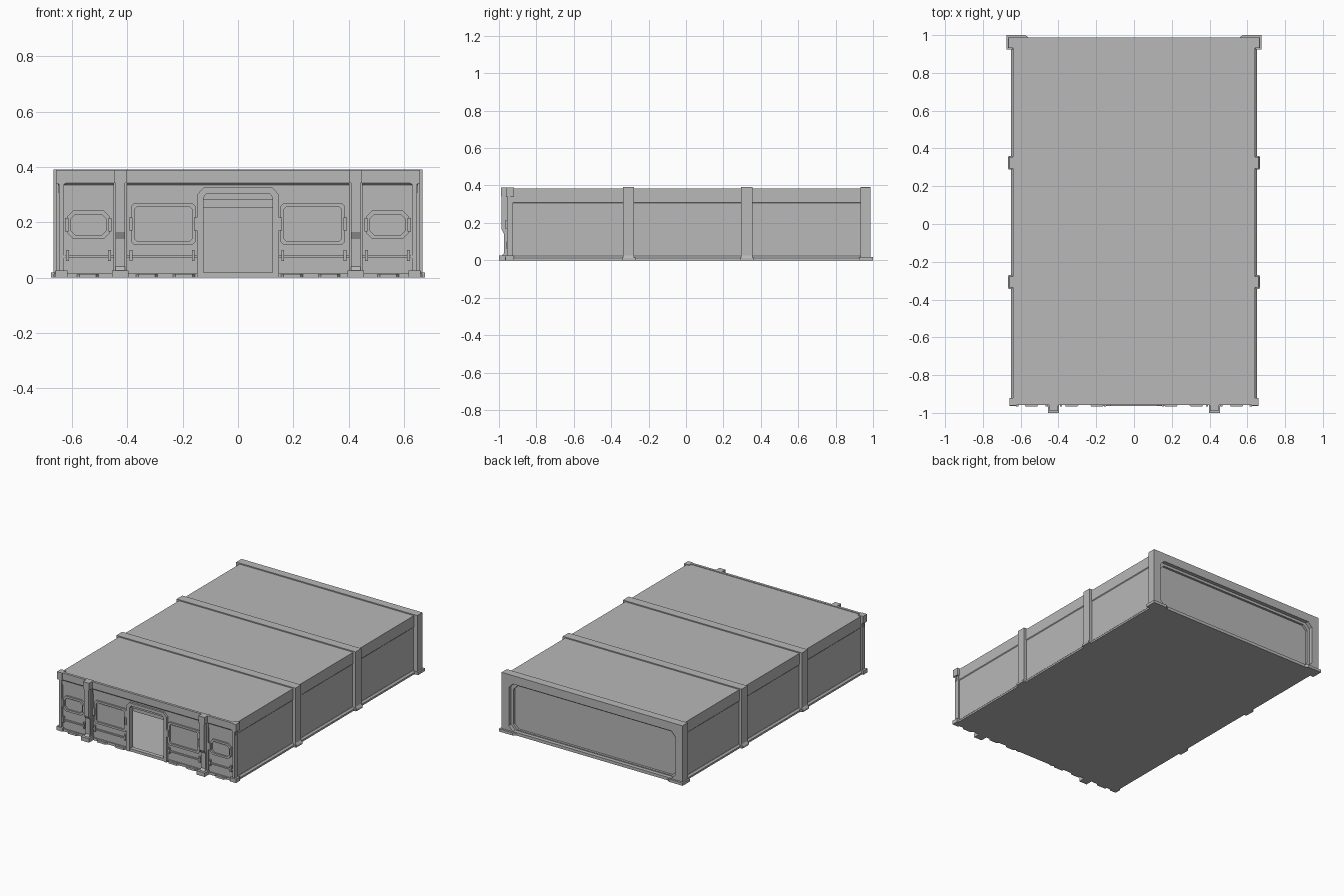
import bpy, bmesh

grey = bpy.data.materials.new("plain grey")
grey.diffuse_color = (0.48, 0.48, 0.48, 1)


def finish(bm, name):
    bmesh.ops.recalc_face_normals(bm, faces=bm.faces[:])
    me = bpy.data.meshes.new(name)
    bm.to_mesh(me)
    bm.free()
    me.materials.append(grey)
    ob = bpy.data.objects.new(name, me)
    bpy.context.collection.objects.link(ob)
    return ob


def place(axis, a, b, d):
    # profile point (a, b) in the plane across the axis, at depth d
    return {'x': (d, a, b), 'y': (a, d, b), 'z': (a, b, d)}[axis]


def prism(name, pts, axis, d0, d1):
    bm = bmesh.new()
    lo = [bm.verts.new(place(axis, a, b, d0)) for a, b in pts]
    hi = [bm.verts.new(place(axis, a, b, d1)) for a, b in pts]
    bm.faces.new(lo)
    bm.faces.new(hi)
    n = len(pts)
    for i in range(n):
        j = (i + 1) % n
        bm.faces.new((lo[i], lo[j], hi[j], hi[i]))
    return finish(bm, name)


def box(name, x0, x1, y0, y1, z0, z1):
    return prism(name, [(x0, y0), (x1, y0), (x1, y1), (x0, y1)], 'z', z0, z1)


def octagon(x0, x1, z0, z1, c):
    return [(x0 + c, z0), (x1 - c, z0), (x1, z0 + c), (x1, z1 - c),
            (x1 - c, z1), (x0 + c, z1), (x0, z1 - c), (x0, z0 + c)]


def ring(name, outer, inner, y0, y1):
    bm = bmesh.new()
    loops = [[bm.verts.new((x, y, z)) for x, z in pts]
             for pts, y in ((outer, y0), (inner, y0), (inner, y1), (outer, y1))]
    n = len(outer)
    for k in range(4):
        a, b = loops[k], loops[(k + 1) % 4]
        for i in range(n):
            j = (i + 1) % n
            bm.faces.new((a[i], a[j], b[j], b[i]))
    return finish(bm, name)


def arch(half):
    # mirror one half of an arch profile, outer foot to inner foot
    outer, inner = half
    return (outer + [(-x, z) for x, z in reversed(outer)]
            + [(-x, z) for x, z in inner] + list(reversed(inner)))


# hollow hall: floor, roof and walls
box("floor", -0.64, 0.64, -0.95, 0.95, 0.0, 0.012)
box("roof", -0.638, 0.638, -0.95, 0.95, 0.372, 0.384)
prism("back_wall", octagon(-0.64, 0.64, 0.005, 0.38, 0.002), 'y', 0.935, 0.947)
for s in (-1, 1):
    prism("side_wall", [(s * 0.625, 0.005), (s * 0.637, 0.005), (s * 0.637, 0.305),
                        (s * 0.641, 0.31), (s * 0.641, 0.384), (s * 0.625, 0.384)],
          'y', -0.95, 0.94)
    prism("side_sill", [(s * 0.63, 0), (s * 0.65, 0), (s * 0.65, 0.012),
                        (s * 0.64, 0.022), (s * 0.63, 0.022)], 'y', -0.95, 0.94)

# ribs over walls and roof, with flared feet
rib = arch(([(0.667, 0), (0.667, 0.012), (0.658, 0.025), (0.658, 0.391)],
            [(0.628, 0), (0.628, 0.374)]))
for y in (-0.307, 0.325):
    prism("roof_rib", rib, 'y', y - 0.03, y + 0.03)
    for s in (-1, 1):
        box("rib_foot", s * 0.63, s * 0.664, y - 0.036, y + 0.036, 0, 0.016)

# back frame around the recessed wall
ring("back_frame", octagon(-0.666, 0.666, 0.0, 0.391, 0.001),
     octagon(-0.612, 0.612, 0.02, 0.335, 0.03), 0.932, 0.987)
ring("back_inner_trim", octagon(-0.62, 0.62, 0.012, 0.345, 0.03),
     octagon(-0.595, 0.595, 0.026, 0.318, 0.03), 0.94, 0.962)
for s in (-1, 1):
    prism("back_foot", [(s * 0.63, 0.925), (s * 0.676, 0.925), (s * 0.676, 1.0),
                        (s * 0.575, 1.0), (s * 0.555, 0.985), (s * 0.555, 0.95),
                        (s * 0.63, 0.95)], 'z', 0, 0.018)

# front wall with open doorway, and the fascia above it
prism("front_wall", arch(([(0.638, 0), (0.638, 0.38)],
                          [(0.13, 0), (0.13, 0.29), (0.115, 0.307)])), 'y', -0.947, -0.935)
prism("front_fascia", [(-0.94, 0.308), (-0.95, 0.308), (-0.95, 0.335), (-0.957, 0.342),
                       (-0.957, 0.388), (-0.94, 0.388)], 'x', -0.65, 0.65)
prism("door_frame", arch(([(0.148, 0), (0.148, 0.3), (0.125, 0.325)],
                          [(0.125, 0), (0.125, 0.29), (0.113, 0.305)])), 'y', -0.963, -0.925)
box("door_header", -0.126, 0.126, -0.935, -0.925, 0.28, 0.307)
box("rolled_shutter", -0.126, 0.126, -0.924, -0.912, 0.254, 0.307)
box("door_step", -0.13, 0.13, -0.958, -0.93, 0, 0.018)

for s in (-1, 1):
    # corner posts
    box("corner_post", s * 0.628, s * 0.646, -0.957, -0.925, 0, 0.386)
    box("corner_cap", s * 0.622, s * 0.658, -0.962, -0.92, 0.338, 0.388)
    box("corner_foot", s * 0.615, s * 0.66, -0.964, -0.92, 0, 0.026)

    # buttresses
    prism("buttress", [(-0.94, 0), (-0.988, 0), (-0.988, 0.02), (-0.972, 0.04),
                       (-0.972, 0.14), (-0.986, 0.165), (-0.986, 0.387), (-0.94, 0.387)],
          'x', s * 0.408, s * 0.442)
    box("buttress_backing", s * 0.4, s * 0.45, -0.96, -0.94, 0, 0.387)
    box("buttress_cap", s * 0.403, s * 0.447, -0.99, -0.94, 0.342, 0.389)
    box("buttress_foot", s * 0.396, s * 0.455, -1.0, -0.94, 0, 0.026)

    # window panels with rims and side latches
    for x0, x1, z0, z1, c in ((0.153, 0.387, 0.118, 0.27, 0.012),
                              (0.462, 0.618, 0.14, 0.242, 0.022)):
        cx = (x0 + x1) / 2
        ring("window_rim", octagon(s * cx - (x1 - x0) / 2, s * cx + (x1 - x0) / 2, z0, z1, c),
             octagon(s * cx - (x1 - x0) / 2 + 0.013, s * cx + (x1 - x0) / 2 - 0.013,
                     z0 + 0.013, z1 - 0.013, c * 0.8), -0.958, -0.944)
        w = (x1 - x0) / 2 - 0.018
        prism("window_panel", octagon(s * cx - w, s * cx + w, z0 + 0.018, z1 - 0.018, c * 0.7),
              'y', -0.951, -0.944)
        zc = (z0 + z1) / 2
        for x in (x0, x1):
            box("window_latch", s * x - 0.006, s * x + 0.006, -0.965, -0.944,
                zc - 0.024, zc + 0.024)

    # low rails with clips
    for x0, x1 in ((0.148, 0.4), (0.45, 0.63)):
        box("low_rail", s * x0, s * x1, -0.954, -0.944, 0.071, 0.08)
        for x in (x0 + 0.014, x1 - 0.014):
            box("rail_clip", s * x - 0.005, s * x + 0.005, -0.96, -0.944, 0.06, 0.1)
        box("front_sill", s * x0, s * x1, -0.954, -0.94, 0, 0.016)

    # small toes along the front base
    for x in (0.195, 0.33, 0.543):
        prism("base_toe", [(s * (x - 0.045), -0.945), (s * (x - 0.03), -0.967),
                           (s * (x + 0.03), -0.967), (s * (x + 0.045), -0.945)],
              'z', 0, 0.014)
